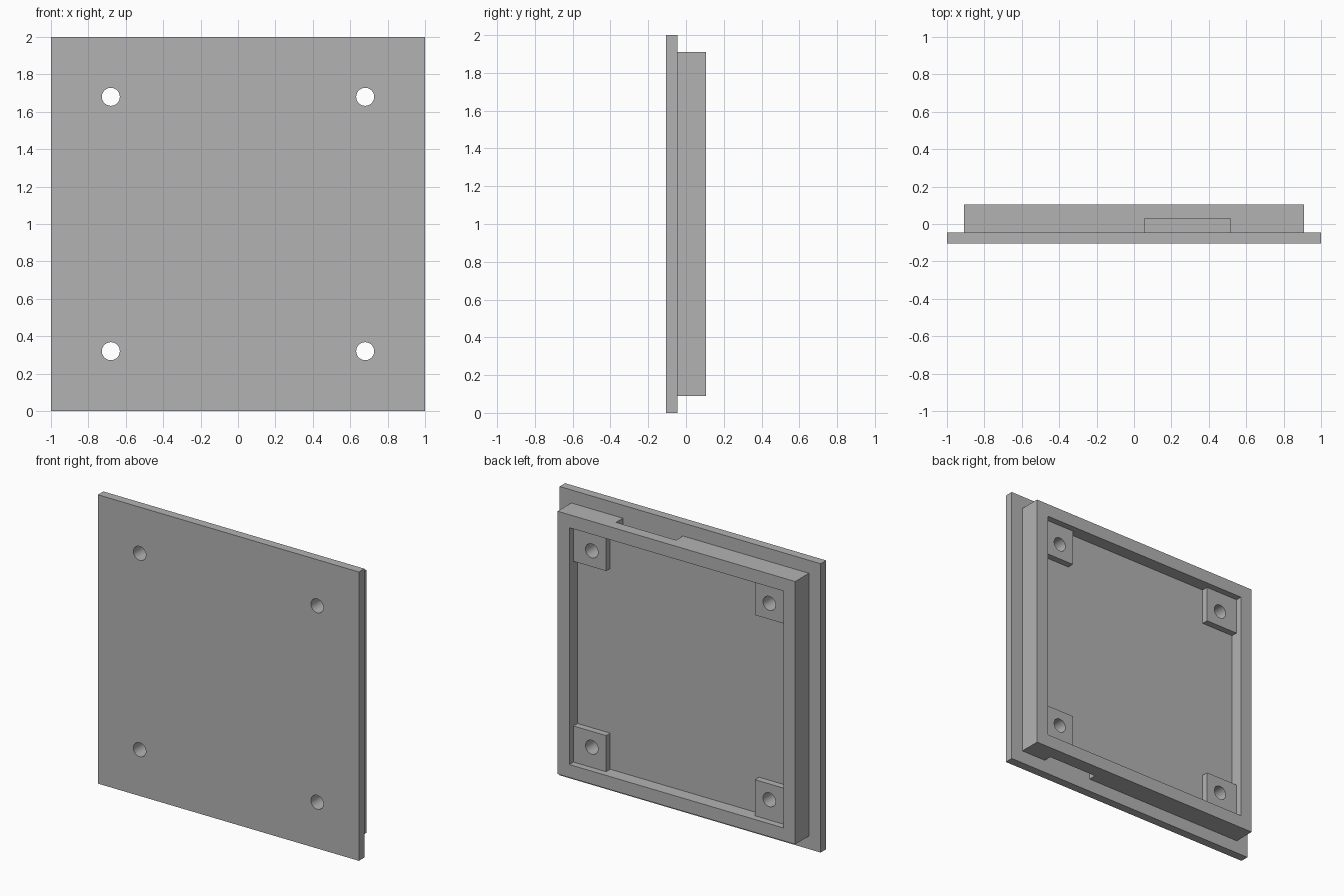
import bpy
import math

old = bpy.data.objects.get("Cube")
if old:
    bpy.data.objects.remove(old, do_unlink=True)

GREY = 0.45
grey = bpy.data.materials.new("plain grey")
grey.use_nodes = True
grey.diffuse_color = (GREY, GREY, GREY, 1)
grey.node_tree.nodes["Principled BSDF"].inputs["Base Color"].default_value = (GREY, GREY, GREY, 1)


def box(name, x, y, z):
    """Box spanning the given (low, high) ranges."""
    bpy.ops.mesh.primitive_cube_add(size=1)
    ob = bpy.context.object
    ob.name = name
    spans = (x, y, z)
    ob.scale = [hi - lo for lo, hi in spans]
    ob.location = [(hi + lo) / 2 for lo, hi in spans]
    bpy.ops.object.transform_apply(location=True, rotation=True, scale=True)
    ob.data.materials.append(grey)
    return ob


def combine(target, tool, operation):
    """Apply a boolean and discard the tool object."""
    mod = target.modifiers.new(operation.lower(), 'BOOLEAN')
    mod.operation = operation
    mod.solver = 'EXACT'
    mod.object = tool
    bpy.ops.object.select_all(action='DESELECT')
    bpy.context.view_layer.objects.active = target
    target.select_set(True)
    bpy.ops.object.modifier_apply(modifier=mod.name)
    bpy.data.objects.remove(tool, do_unlink=True)


FRONT, LEDGE, BACK = -0.105, -0.045, 0.105
FLOOR, PAD = 0.015, 0.06
MID, OUTER, INNER = 1.0, 0.91, 0.82
HOLE, HOLE_RADIUS, PAD_EDGE = 0.68, 0.048, 0.57

# Raised tray on the back with a rectangular pocket
tray = box("tray", (-OUTER, OUTER), (LEDGE, BACK), (MID - OUTER, MID + OUTER))
pocket = box("pocket", (-INNER, INNER), (FLOOR, BACK + 0.1), (MID - INNER, MID + INNER))
combine(tray, pocket, 'DIFFERENCE')

# Cable notches along the top and bottom of the tray
top, bottom, depth = MID + OUTER, MID - OUTER, 0.06
combine(tray, box("top_notch", (0.055, 0.515), (LEDGE - 0.1, 0.03),
                  (top - depth, top + 0.1)), 'DIFFERENCE')
combine(tray, box("bottom_notch", (0.34, 0.72), (LEDGE - 0.1, 0.01),
                  (bottom - 0.1, bottom + depth)), 'DIFFERENCE')

# Front plate joined to the tray
panel = box("mounting_panel", (-1, 1), (FRONT, LEDGE), (0, 2))
combine(panel, tray, 'UNION')

# Corner pads with screw holes running through everything
corners = [(sx, sz) for sx in (-1, 1) for sz in (-1, 1)]
for sx, sz in corners:
    xs = sorted((sx * PAD_EDGE, sx * (INNER + 0.03)))
    zs = sorted((MID + sz * PAD_EDGE, MID + sz * (INNER + 0.03)))
    combine(panel, box("corner_pad", xs, (FLOOR - 0.01, PAD), zs), 'UNION')
for sx, sz in corners:
    bpy.ops.mesh.primitive_cylinder_add(vertices=48, radius=HOLE_RADIUS, depth=1,
                                        location=(sx * HOLE, 0, MID + sz * HOLE),
                                        rotation=(math.pi / 2, 0, 0))
    hole = bpy.context.object
    hole.data.materials.append(grey)
    combine(panel, hole, 'DIFFERENCE')

# Smooth hole walls, crisp edges elsewhere
bpy.ops.object.select_all(action='DESELECT')
panel.select_set(True)
bpy.context.view_layer.objects.active = panel
bpy.ops.object.shade_smooth_by_angle(angle=math.radians(30))
